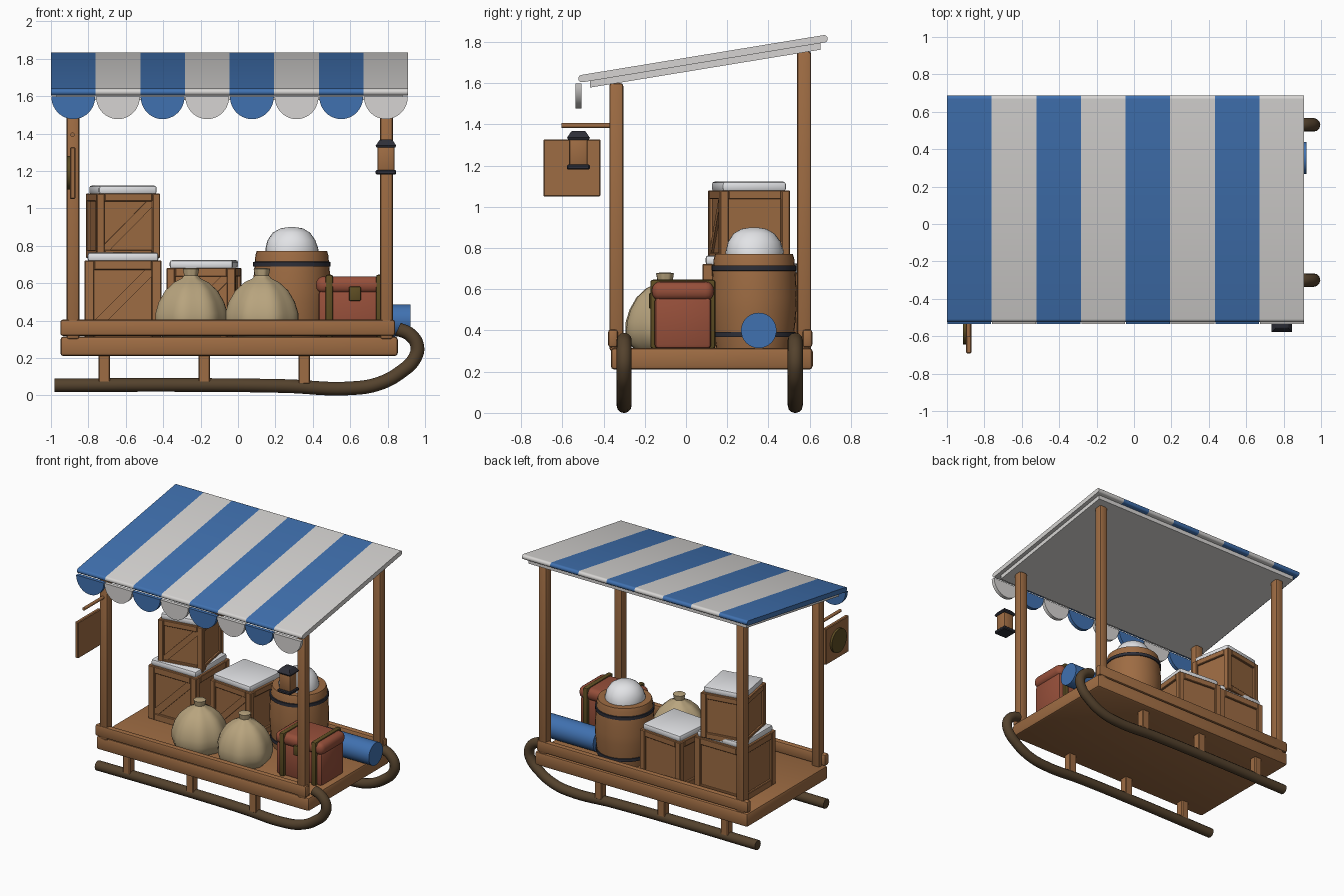
import bpy, bmesh, math
from math import sin, cos, pi, radians
from mathutils import Matrix, Vector

if "Cube" in bpy.data.objects:
    bpy.data.objects.remove(bpy.data.objects["Cube"])


def material(name, srgb):
    m = bpy.data.materials.new(name)
    m.diffuse_color = (*[((c / 255 + 0.055) / 1.055) ** 2.4 for c in srgb], 1)
    m.use_nodes = True
    m.node_tree.nodes["Principled BSDF"].inputs["Base Color"].default_value = m.diffuse_color
    return m


WOOD = material("wood", (158, 108, 67))
DARK = material("dark_wood", (84, 66, 45))
BLUE = material("blue_cloth", (64, 113, 176))
WHITE = material("white_cloth", (214, 212, 210))
SNOW = material("snow", (226, 227, 230))
TAN = material("sackcloth", (184, 164, 126))
RED = material("red_leather", (150, 79, 58))
OLIVE = material("olive_brass", (94, 77, 35))
IRON = material("dark_iron", (46, 47, 56))


def finish(name, bm, *mats):
    bmesh.ops.recalc_face_normals(bm, faces=bm.faces)
    me = bpy.data.meshes.new(name)
    bm.to_mesh(me)
    bm.free()
    for m in mats:
        me.materials.append(m)
    ob = bpy.data.objects.new(name, me)
    bpy.context.collection.objects.link(ob)
    return ob


def add_box(bm, lo, hi, bevel=0.0, seg=2):
    lo, hi = Vector(lo), Vector(hi)
    size = hi - lo
    mat = Matrix.Translation((lo + hi) / 2) @ Matrix.Diagonal((*size, 1))
    vs = bmesh.ops.create_cube(bm, size=1, matrix=mat)["verts"]
    if bevel:
        edges = list({e for v in vs for e in v.link_edges})
        bmesh.ops.bevel(bm, geom=edges, offset=bevel, segments=seg, profile=0.5, affect='EDGES')


def box(name, mat, lo, hi, bevel=0.0, seg=2):
    bm = bmesh.new()
    add_box(bm, lo, hi, bevel, seg)
    return finish(name, bm, mat)


def prism(name, mat, pts, axis, a, b):
    """Extrude a 2D outline along x (outline in y,z) or y (outline in x,z)."""
    bm = bmesh.new()
    at = (lambda p, t: (t, p[0], p[1])) if axis == 'x' else (lambda p, t: (p[0], t, p[1]))
    f0 = [bm.verts.new(at(p, a)) for p in pts]
    f1 = [bm.verts.new(at(p, b)) for p in pts]
    bm.faces.new(f0)
    bm.faces.new(f1)
    n = len(pts)
    for i in range(n):
        bm.faces.new((f0[i], f0[(i + 1) % n], f1[(i + 1) % n], f1[i]))
    return finish(name, bm, mat)


def circle(u, v, r, n=32):
    return [(u + r * cos(2 * pi * i / n), v + r * sin(2 * pi * i / n)) for i in range(n)]


def lathe(name, mat, cx, cy, prof, n=32, start=0.0, wob=lambda t, z: 1.0):
    bm = bmesh.new()
    rings = []
    for r, z in prof:
        angs = [start + 2 * pi * i / n for i in range(n)]
        rings.append([bm.verts.new((cx + r * wob(t, z) * cos(t), cy + r * wob(t, z) * sin(t), z))
                      for t in angs])
    for p, q in zip(rings, rings[1:]):
        for i in range(n):
            j = (i + 1) % n
            bm.faces.new((p[i], p[j], q[j], q[i]))
    bm.faces.new(rings[0])
    bm.faces.new(rings[-1])
    return finish(name, bm, mat)


# Sled deck and side rails
box("deck", WOOD, (-0.95, -0.365, 0.21), (0.855, 0.615, 0.315), 0.018)
box("front_rail", WOOD, (-0.95, -0.378, 0.318), (0.84, -0.33, 0.405), 0.014)
box("back_rail", WOOD, (-0.95, 0.565, 0.318), (0.84, 0.613, 0.405), 0.014)

# Runners with curled fronts, and struts
path = [(-0.98, 0.054), (-0.3, 0.056), (0.25, 0.05), (0.6, 0.038), (0.75, 0.062), (0.87, 0.125),
        (0.945, 0.2), (0.958, 0.265), (0.92, 0.325), (0.855, 0.355)]
for side, y in (("front", -0.3), ("back", 0.53)):
    cu = bpy.data.curves.new(side + "_runner", 'CURVE')
    cu.dimensions = '3D'
    cu.bevel_depth, cu.bevel_resolution, cu.use_fill_caps = 0.0365, 4, True
    sp = cu.splines.new('BEZIER')
    sp.bezier_points.add(len(path) - 1)
    for bp, (x, z) in zip(sp.bezier_points, path):
        bp.co = (x, y, z)
        bp.handle_left_type = bp.handle_right_type = 'AUTO'
    tmp = bpy.data.objects.new("runner_path", cu)
    bpy.context.collection.objects.link(tmp)
    bpy.context.view_layer.update()
    me = bpy.data.meshes.new_from_object(tmp.evaluated_get(bpy.context.evaluated_depsgraph_get()))
    bpy.data.objects.remove(tmp)
    me.materials.clear()
    me.materials.append(DARK)
    bpy.context.collection.objects.link(bpy.data.objects.new(side + "_runner", me))
    for i, x in enumerate((-0.716, -0.18, 0.354)):
        box(f"{side}_strut_{i}", WOOD, (x - 0.031, y - 0.031, 0.06), (x + 0.031, y + 0.031, 0.22), 0.006, 1)

# Posts
for side, y, top in (("front", -0.338, 1.6), ("back", 0.573, 1.755)):
    for end, x in (("left", -0.882), ("right", 0.794)):
        box(f"{side}_{end}_post", WOOD, (x - 0.034, y - 0.034, 0.3), (x + 0.034, y + 0.034, top), 0.014)

# Awning: sloping striped cloth with rounded ends, under panel, scalloped valance
Y0, Z0, Y1, Z1, T = -0.505, 1.622, 0.67, 1.815, 0.018
slope = math.atan2(Z1 - Z0, Y1 - Y0)
outline = [(Y0 + T * cos(a), Z0 + T * sin(a)) for a in [slope + pi / 2 + pi * i / 8 for i in range(9)]]
outline += [(Y1 + T * cos(a), Z1 + T * sin(a)) for a in [slope - pi / 2 + pi * i / 8 for i in range(9)]]
W = 1.91 / 8
for i in range(8):
    x0, mat = -1 + i * W, (BLUE, WHITE)[i % 2]
    prism(f"awning_stripe_{i}", mat, outline, 'x', x0, x0 + W)
    cx, r = x0 + W / 2, W / 2 - 0.002
    half = [(cx + r * cos(a), 1.598 + 1.03 * r * sin(a)) for a in [pi + pi * k / 20 for k in range(21)]]
    prism(f"scallop_{i}", mat, half, 'y', -0.535, -0.507)
roof_z = lambda y: Z0 + (y - Y0) * math.tan(slope)
ya, yb = -0.465, 0.653
prism("awning_under_panel", WHITE, [(ya, roof_z(ya) - 0.05), (yb, roof_z(yb) - 0.05),
      (yb, roof_z(yb) - 0.015), (ya, roof_z(ya) - 0.015)], 'x', -0.97, 0.88)


# Crates: recessed panels, frame beams, front brace and a snow slab
def crate(name, cx, cy, z, s, rot):
    h, f, d = s / 2, s * 0.125, 0.016
    bm = bmesh.new()
    add_box(bm, (-h + d, -h + d, d), (h - d, h - d, s - d))
    for a in (-1, 1):
        for b in (-1, 1):
            p, q = sorted((a * h, a * (h - f)))
            u, v = sorted((b * h, b * (h - f)))
            add_box(bm, (p, u, 0), (q, v, s), 0.005, 1)
            add_box(bm, (-h + f, p, v and u + h), (h - f, q, v + h), 0.004, 1)
            add_box(bm, (p, -h + f, u + h), (q, h - f, v + h), 0.004, 1)
    k, w = h - f, f * 0.7
    poly = [(-k, f), (-k + w, f), (k, s - f - w), (k, s - f), (k - w, s - f), (-k, f + w)]
    near = [bm.verts.new((x, -h + 0.005, zz)) for x, zz in poly]
    far = [bm.verts.new((x, -h + d + 0.004, zz)) for x, zz in poly]
    bm.faces.new(near)
    bm.faces.new(far)
    for i in range(6):
        bm.faces.new((near[i], near[(i + 1) % 6], far[(i + 1) % 6], far[i]))
    ob = finish(name, bm, WOOD)
    g = h - 0.015
    snow = box(name + "_snow", SNOW, (-g, -g, s - 0.005), (g, g, s + 0.042), 0.014)
    for o in (ob, snow):
        o.data.transform(Matrix.Translation((cx, cy, z)) @ Matrix.Rotation(radians(rot), 4, 'Z'))


crate("lower_crate", -0.615, 0.285, 0.312, 0.41, 0)
crate("upper_crate", -0.615, 0.305, 0.735, 0.345, 10)
crate("short_crate", -0.182, 0.37, 0.312, 0.37, -5)

# Barrel with bands and a heap of snow
BX, BY = 0.288, 0.33
lathe("barrel", WOOD, BX, BY, [(0.183, 0.312), (0.196, 0.39), (0.206, 0.5), (0.208, 0.56), (0.203, 0.66),
                               (0.195, 0.75), (0.188, 0.772), (0.165, 0.772)])
for nm, z, r in (("lower", 0.38, 0.202), ("upper", 0.702, 0.207)):
    lathe(nm + "_barrel_band", IRON, BX, BY, [(r - 0.02, z - 0.014), (r, z - 0.012), (r, z + 0.012), (r - 0.02, z + 0.014)])
lathe("barrel_snow", SNOW, BX, BY, [(0.14, 0.76), (0.141, 0.785), (0.128, 0.83), (0.1, 0.87), (0.06, 0.893), (0.015, 0.9)],
      24, wob=lambda t, z: 1 + 0.025 * sin(3 * t + 20 * z))

# Tied sacks
sack = [(0.15, 0.312), (0.178, 0.34), (0.192, 0.39), (0.19, 0.44), (0.172, 0.5), (0.138, 0.56), (0.09, 0.605),
        (0.05, 0.625), (0.036, 0.64), (0.04, 0.66), (0.043, 0.677), (0.02, 0.682)]
for nm, x, ph in (("left", -0.252, 0.4), ("right", 0.128, 1.9)):
    lathe(nm + "_sack", TAN, x, -0.102, sack, 48,
          wob=lambda t, z, ph=ph: 1 + 0.03 * cos(7 * t + ph) + 0.015 * sin(2 * t + ph))

# Leather trunk with straps and clasp
box("trunk_body", RED, (0.43, -0.152, 0.312), (0.815, 0.122, 0.56), 0.018)
box("trunk_lid", RED, (0.418, -0.165, 0.545), (0.828, 0.135, 0.637), 0.04, 4)
for nm, x in (("left", 0.488), ("right", 0.758)):
    box(nm + "_trunk_strap", OLIVE, (x - 0.02, -0.173, 0.312), (x + 0.02, 0.143, 0.646), 0.012)
box("trunk_clasp", OLIVE, (0.593, -0.18, 0.505), (0.657, -0.14, 0.582), 0.008)

# Rolled blue blanket
prism("blanket_roll", BLUE, circle(0.353, 0.4, 0.086), 'x', 0.48, 0.922)

# Hanging sign with round badge, on a rod
prism("sign_rod", WOOD, circle(-0.885, 1.394, 0.012, 12), 'y', -0.605, -0.36)
box("sign_board", WOOD, (-0.898, -0.692, 1.05), (-0.87, -0.415, 1.327), 0.005, 1)
prism("sign_badge", OLIVE, circle(-0.553, 1.19, 0.09), 'x', -0.914, -0.89)

# Lantern
q = math.sqrt(2)
box("lantern_body", WOOD, (0.745, -0.567, 1.195), (0.837, -0.477, 1.335), 0.012)
box("lantern_base", IRON, (0.736, -0.578, 1.18), (0.846, -0.466, 1.205), 0.006, 1)
lathe("lantern_cap", IRON, 0.791, -0.522, [(0.05 * q, 1.325), (0.055 * q, 1.335), (0.036 * q, 1.364), (0.03 * q, 1.367)], 4, pi / 4)

# Smooth shading that keeps sharp edges
bpy.ops.object.select_all(action='SELECT')
bpy.context.view_layer.objects.active = bpy.data.objects["deck"]
bpy.ops.object.shade_smooth_by_angle(angle=radians(35))
